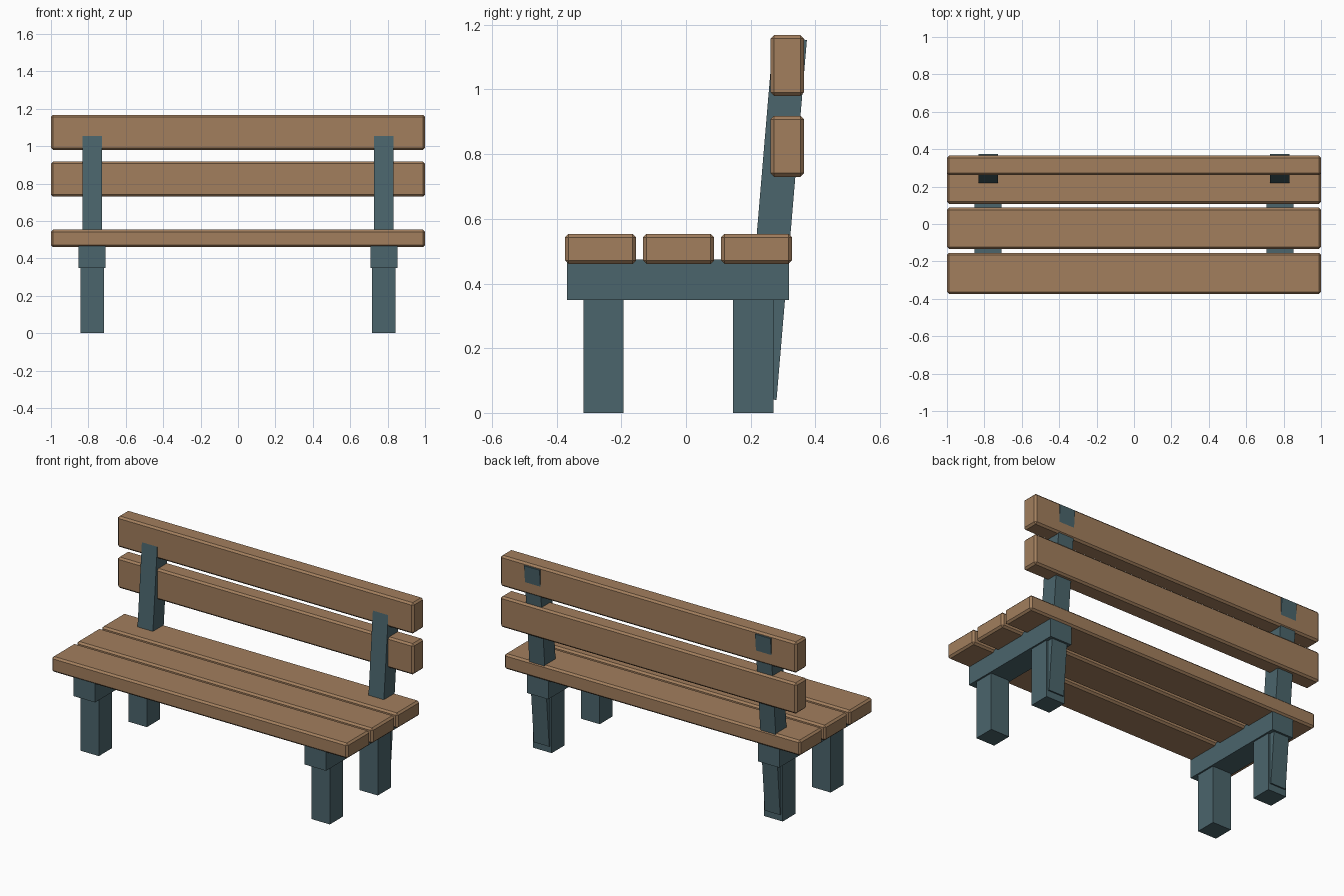
import bpy
import math

if "Cube" in bpy.data.objects:
    bpy.data.objects.remove(bpy.data.objects["Cube"])


def material(name, rgb):
    m = bpy.data.materials.new(name)
    m.diffuse_color = (*rgb, 1)
    m.use_nodes = True
    m.node_tree.nodes["Principled BSDF"].inputs["Base Color"].default_value = m.diffuse_color
    return m


wood = material("wood", (0.36, 0.21, 0.11))
iron = material("painted_iron", (0.07, 0.13, 0.15))


def box(name, centre, size, mat, bevel=0.0, tilt=0.0):
    bpy.ops.mesh.primitive_cube_add(size=1, location=centre)
    ob = bpy.context.object
    ob.name = name
    ob.scale = size
    bpy.ops.object.transform_apply(location=False, rotation=False, scale=True)
    ob.rotation_euler.x = tilt
    ob.data.materials.append(mat)
    if bevel:
        mod = ob.modifiers.new("edge_bevel", 'BEVEL')
        mod.width = bevel
        mod.segments = 1
    return ob


# Seat planks
for i, y in enumerate((-0.264, -0.023, 0.218)):
    box(f"seat_plank_{i + 1}", (0, y, 0.507), (2, 0.22, 0.093), wood, 0.011)

# Backrest planks
for i, z in enumerate((0.824, 1.074)):
    box(f"back_plank_{i + 1}", (0, 0.313, z), (2, 0.104, 0.188), wood, 0.011)

# Support frame on each side
for side, x in (("left", -0.78), ("right", 0.78)):
    box(f"{side}_seat_rail", (x, -0.025, 0.412), (0.145, 0.686, 0.125), iron)
    box(f"{side}_front_leg", (x, -0.255, 0.18), (0.125, 0.125, 0.36), iron)
    box(f"{side}_rear_leg", (x, 0.208, 0.18), (0.125, 0.125, 0.36), iron)
    # Leaning post that carries the backrest
    box(f"{side}_back_post", (x, 0.275, 0.601), (0.104, 0.104, 1.117), iron,
        tilt=-math.atan(0.0843))
